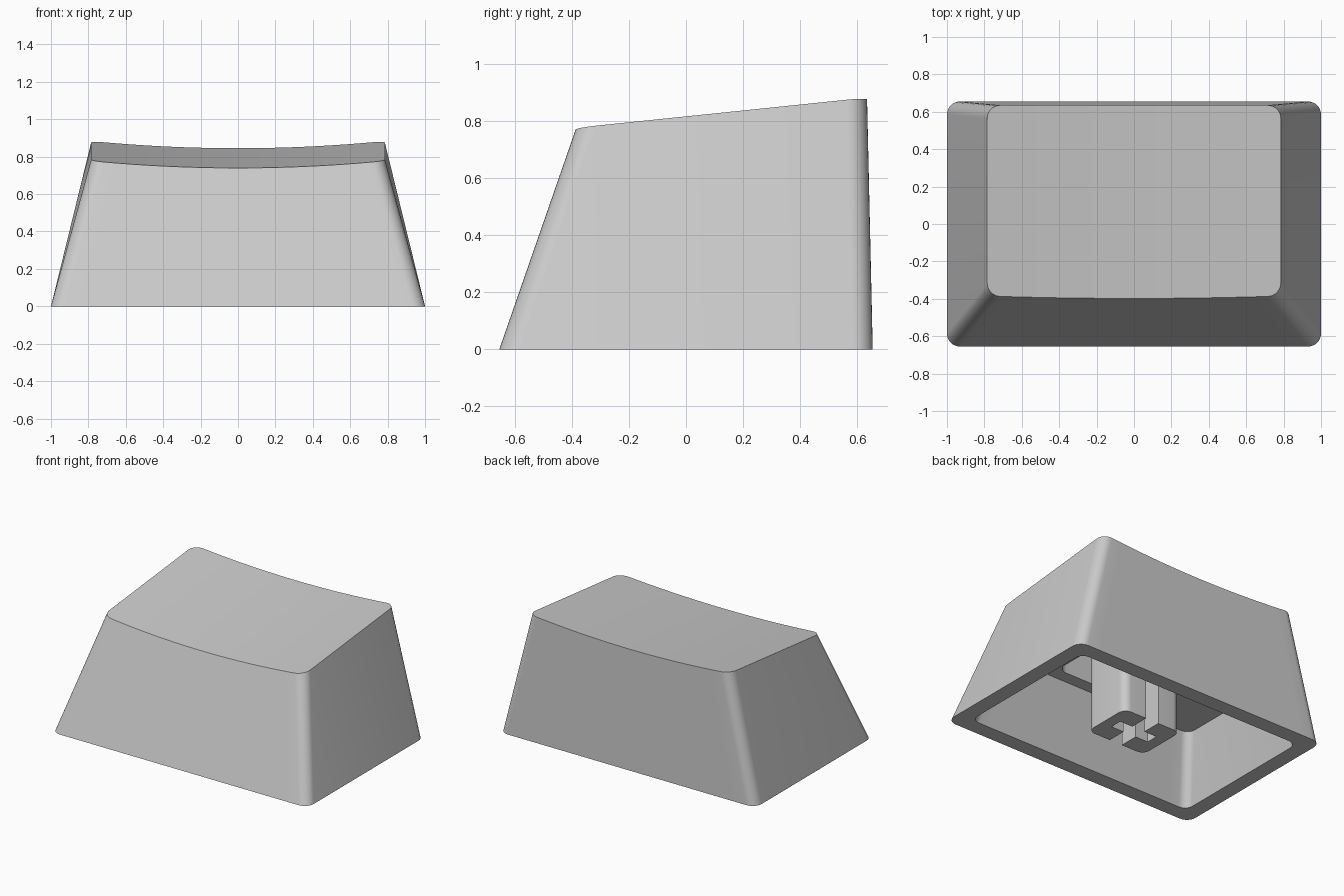
import bpy
import bmesh
import math

if "Cube" in bpy.data.objects:
    bpy.data.objects.remove(bpy.data.objects["Cube"], do_unlink=True)

CORNER_STEPS = 8
EDGE_STEPS = 20

grey = bpy.data.materials.new("light grey plastic")
grey.use_nodes = True
colour = (0.6, 0.6, 0.6, 1)
grey.diffuse_color = colour
grey.node_tree.nodes["Principled BSDF"].inputs["Base Color"].default_value = colour


def half_ring(hx, y, r, side):
    """Left-to-right run of a rounded rectangle's front (-1) or back (+1) edge."""
    arc = [k / CORNER_STEPS * math.pi / 2 for k in range(CORNER_STEPS + 1)]
    left = [(-hx + r - r * math.cos(a), y - side * r * (1 - math.sin(a))) for a in arc]
    span = hx - r
    middle = [(-span + 2 * span * k / EDGE_STEPS, y) for k in range(1, EDGE_STEPS)]
    return left + middle + [(-px, py) for px, py in reversed(left)]


def ring(hx, front, back, r, z):
    """Closed loop of points at a fixed height, front run then back run."""
    loop = half_ring(hx, front, r, -1) + half_ring(hx, back, r, 1)[::-1]
    return [(x, y, z) for x, y in loop]


def dished_ring(hx, front, back, r):
    """Top loop on the sloped, hollowed surface, following the wall slopes."""
    points = []
    for x, y, _ in ring(hx, front, back, r, 0):
        drop = 0.038 * (1 - (x / hx) ** 2)
        z = 0.8175 + 0.1035 * y - drop
        y += drop * (-0.34 if y < 0 else 0.02)
        points.append((x, y, z))
    return points


def finish(name, bm):
    bmesh.ops.recalc_face_normals(bm, faces=bm.faces[:])
    mesh = bpy.data.meshes.new(name)
    bm.to_mesh(mesh)
    bm.free()
    mesh.materials.append(grey)
    obj = bpy.data.objects.new(name, mesh)
    bpy.context.collection.objects.link(obj)
    bpy.ops.object.select_all(action="DESELECT")
    obj.select_set(True)
    bpy.context.view_layer.objects.active = obj
    bpy.ops.object.shade_smooth_by_angle(angle=math.radians(30))
    return obj


# Hollow shell: dished top, outer walls, rim, inner walls, ceiling, recess
bm = bmesh.new()
loops = [
    dished_ring(0.785, -0.385, 0.635, 0.07),
    ring(1.0, -0.655, 0.655, 0.07, 0),
    ring(0.89, -0.545, 0.545, 0.06, 0),
    ring(0.78, -0.39, 0.53, 0.06, 0.45),
    ring(0.38, -0.3, 0.3, 0.07, 0.45),
    ring(0.38, -0.3, 0.3, 0.07, 0.64),
]
rings = [[bm.verts.new(p) for p in loop] for loop in loops]
count = len(rings[0])
for a, b in zip(rings, rings[1:]):
    for i in range(count):
        j = (i + 1) % count
        bm.faces.new((a[i], a[j], b[j], b[i]))
# Caps run as strips from the front edge to the back edge
for cap in (rings[0], rings[-1]):
    for i in range(count // 2 - 1):
        bm.faces.new((cap[i], cap[i + 1], cap[-2 - i], cap[-1 - i]))
finish("keycap_shell", bm)

# Stem: two mirrored C-shaped posts that leave a cross-shaped socket
HX, HY, R = 0.23, 0.18, 0.055
GAP, ARM, ARM_HALF = 0.05, 0.15, 0.043
corner = []
for k in range(CORNER_STEPS + 1):
    a = k / CORNER_STEPS * math.pi / 2
    corner.append((HX - R + R * math.sin(a), HY - R + R * math.cos(a)))
upper = [(ARM, ARM_HALF), (GAP, ARM_HALF), (GAP, HY)] + corner
profile = upper + [(x, -y) for x, y in reversed(upper)]

for name, sign in (("stem_left", 1), ("stem_right", -1)):
    bm = bmesh.new()
    face = bm.faces.new([bm.verts.new((sign * x, y, 0.002)) for x, y in profile])
    result = bmesh.ops.extrude_face_region(bm, geom=[face])
    top = [v for v in result["geom"] if isinstance(v, bmesh.types.BMVert)]
    bmesh.ops.translate(bm, verts=top, vec=(0, 0, 0.65))
    finish(name, bm)
